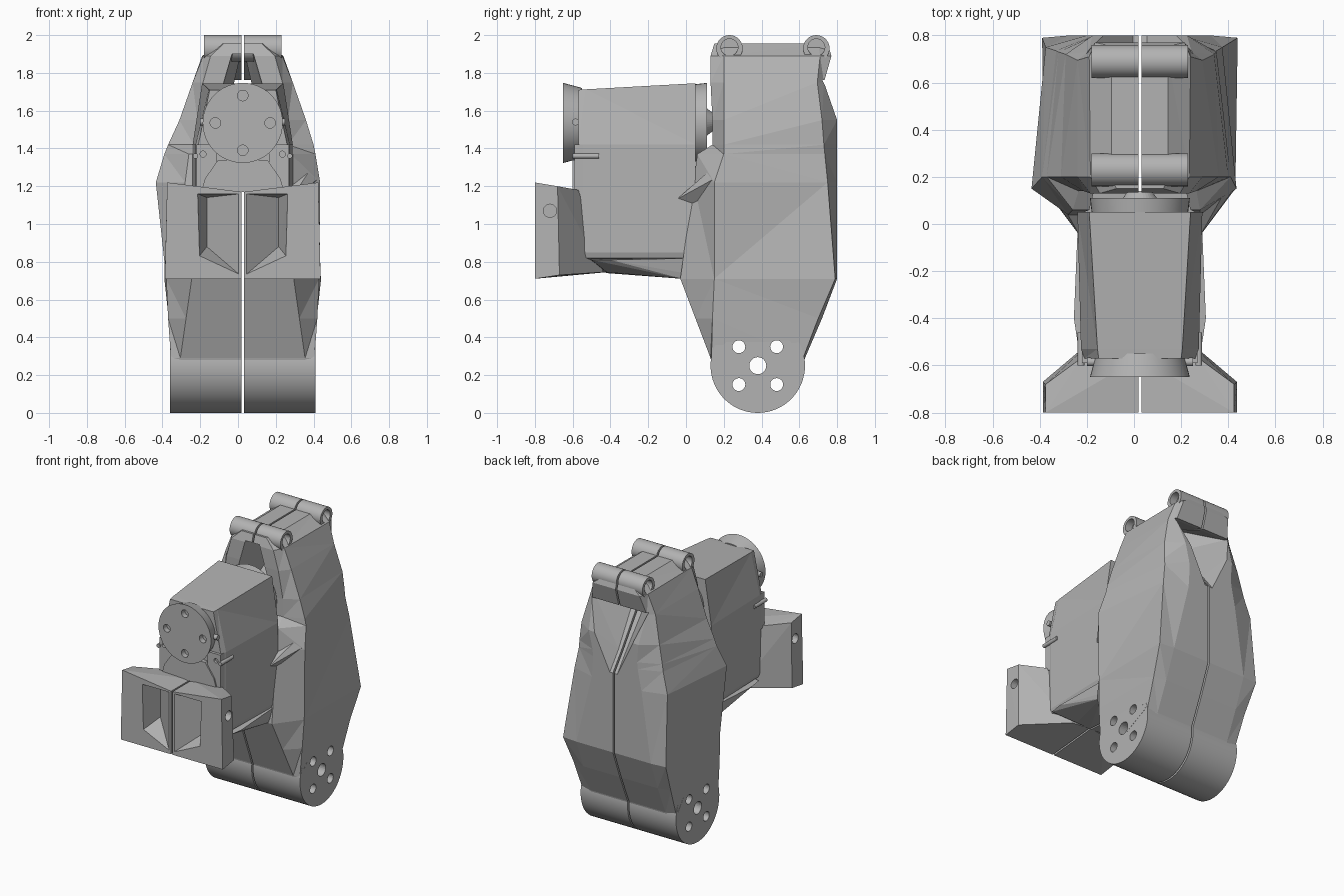
import bpy, bmesh, math
from mathutils import Vector, Matrix

cube = bpy.data.objects.get("Cube")
if cube:
    bpy.data.objects.remove(cube)

C = 0.025      # x of the split plane between the two shells
GAP = 0.006    # half width of the split

grey = bpy.data.materials.new("plain_grey")
grey.use_nodes = True
grey.diffuse_color = (0.45, 0.45, 0.45, 1)
grey.node_tree.nodes["Principled BSDF"].inputs["Base Color"].default_value = grey.diffuse_color


def finish(name, bm):
    bmesh.ops.recalc_face_normals(bm, faces=bm.faces)
    mesh = bpy.data.meshes.new(name)
    bm.to_mesh(mesh)
    bm.free()
    mesh.materials.append(grey)
    ob = bpy.data.objects.new(name, mesh)
    bpy.context.collection.objects.link(ob)
    return ob


def loft(name, rings):
    """Skin a row of equal-length point rings and cap both ends."""
    bm = bmesh.new()
    rows = [[bm.verts.new(p) for p in ring] for ring in rings]
    n = len(rows[0])
    for a, b in zip(rows, rows[1:]):
        for i in range(n):
            j = (i + 1) % n
            bm.faces.new((a[i], a[j], b[j], b[i]))
    bm.faces.new(rows[0])
    bm.faces.new(rows[-1])
    bmesh.ops.triangulate(bm, faces=bm.faces)
    return finish(name, bm)


def hull(name, points):
    bm = bmesh.new()
    for p in points:
        bm.verts.new(p)
    bmesh.ops.convex_hull(bm, input=bm.verts)
    return finish(name, bm)


def rod(name, axis, start, end, r1, r2=None, sides=32):
    """Cylinder or cone between two points along a named axis."""
    start, end = Vector(start), Vector(end)
    bm = bmesh.new()
    turn = {"X": Matrix.Rotation(math.pi / 2, 4, "Y"),
            "Y": Matrix.Rotation(-math.pi / 2, 4, "X")}[axis]
    bmesh.ops.create_cone(bm, cap_ends=True, segments=sides, radius1=r1,
                          radius2=r1 if r2 is None else r2, depth=(end - start).length,
                          matrix=Matrix.Translation((start + end) / 2) @ turn)
    return finish(name, bm)


def box(name, lo, hi):
    return hull(name, [(x, y, z) for x in (lo[0], hi[0])
                       for y in (lo[1], hi[1]) for z in (lo[2], hi[2])])


def cut(ob, cutters):
    for c in cutters:
        m = ob.modifiers.new("cut", "BOOLEAN")
        m.operation, m.solver, m.object = "DIFFERENCE", "EXACT", c
        bpy.context.view_layer.objects.active = ob
        bpy.ops.object.modifier_apply(modifier=m.name)
        bpy.data.objects.remove(c)


def smooth(ob):
    bpy.ops.object.select_all(action="DESELECT")
    ob.select_set(True)
    bpy.context.view_layer.objects.active = ob
    bpy.ops.object.shade_smooth_by_angle(angle=math.radians(30))


def split(top=3):
    return box("split_cutter", (C - GAP, -2, -1), (C + GAP, 2, top))


def axle_holes():
    spots = [(0.38, 0.25, 0.045)] + [(0.38 + a, 0.25 + b, 0.034)
                                     for a in (-0.1, 0.1) for b in (-0.1, 0.1)]
    return [rod("hole_cutter", "X", (-1, y, z), (1, y, z), r, sides=24) for y, z, r in spots]


# Shell body: height, side shift, then half sections
# (back inner, back side, front side, front inner)
levels = [
    (0.20, 0, (0.30, 0.61), (0.36, 0.60), (0.36, 0.16), (0.30, 0.15)),
    (0.29, 0, (0.30, 0.63), (0.38, 0.62), (0.38, 0.135), (0.33, 0.13)),
    (0.50, 0, (0.30, 0.72), (0.392, 0.70), (0.395, 0.14), (0.30, 0.05)),
    (0.71, 0, (0.30, 0.80), (0.415, 0.79), (0.405, 0.15), (0.27, -0.03)),
    (1.22, -0.025, (0.20, 0.80), (0.375, 0.75), (0.435, 0.15), (0.28, 0.04)),
    (1.37, -0.015, (0.18, 0.80), (0.34, 0.735), (0.40, 0.20), (0.27, 0.06)),
    (1.42, -0.01, (0.18, 0.80), (0.335, 0.73), (0.385, 0.20), (0.25, 0.14)),
    (1.55, 0, (0.20, 0.80), (0.315, 0.72), (0.335, 0.20), (0.24, 0.14)),
    (1.75, 0, (0.22, 0.73), (0.265, 0.695), (0.265, 0.20), (0.21, 0.13)),
    (1.89, 0, (0.19, 0.77), (0.215, 0.71), (0.21, 0.20), (0.17, 0.13)),
    (1.955, 0, (0.10, 0.75), (0.12, 0.70), (0.12, 0.20), (0.10, 0.15)),
]
rings = []
for z, shift, *half in levels:
    ring = [(C + shift + x, y, z) for x, y in half]
    rings.append(ring + [(C + shift - x, y, z) for x, y in reversed(half)])
body = loft("shell_body", rings)


# Tunnel through the upper shell, narrow at its waist
def opening(y, low, zlow, high, zhigh):
    return [(C - low, y, zlow), (C + low, y, zlow), (C + high, y, zhigh), (C - high, y, zhigh)]


tunnel = loft("tunnel_cutter", [
    opening(0.00, 0.25, 1.26, 0.07, 1.90),
    opening(0.20, 0.23, 1.28, 0.05, 1.90),
    opening(0.48, 0.05, 1.73, 0.02, 1.86),
    opening(0.70, 0.03, 1.42, 0.22, 1.77),
    opening(0.90, 0.03, 1.16, 0.30, 1.72)])
cut(body, [tunnel, split()] + axle_holes())

# Lower barrel with flat drilled ends
barrel = rod("lower_barrel", "X", (C - 0.385, 0.38, 0.25), (C + 0.385, 0.38, 0.25), 0.25, sides=64)
cut(barrel, [split()] + axle_holes())
smooth(barrel)
for s in (-1, 1):
    # Flat cheek above each barrel end
    x0, x1 = C + s * 0.34, C + s * 0.386
    cheek = hull("barrel_cheek", [(x, y, z) for x in (x0, x1) for y, z in
                 ((0.17, 0.33), (0.29, 0.455), (0.36, 0.46), (0.52, 0.42), (0.61, 0.3), (0.4, 0.2))])
    cut(cheek, axle_holes())

# Hinge barrels on the roof
for y in (0.23, 0.69):
    hinge = rod("hinge_barrel", "X", (C - 0.205, y, 1.93), (C + 0.205, y, 1.93), 0.07)
    bores = [rod("bore_cutter", "X", (C + s * 0.15, y, 1.935), (C + s * 0.4, y, 1.935), 0.045)
             for s in (-1, 1)]
    cut(hinge, [split()] + bores)
    smooth(hinge)


# Motor housing: tapered top, straight sides, rounded lower edge, split below
def housing_ring(y, top, zt, side):
    half = [(top, zt), (side, 1.42), (side, 0.85), (side - 0.01, 0.82), (side - 0.04, 0.81)]
    ring = [(C + x, y, z) for x, z in half]
    return ring + [(C - x, y, z) for x, z in reversed(half)]


housing = loft("motor_housing", [housing_ring(-0.57, 0.175, 1.71, 0.235),
                                 housing_ring(-0.53, 0.18, 1.713, 0.25),
                                 housing_ring(0.05, 0.215, 1.745, 0.265)])
cut(housing, [split(1.17)])

# Motor end discs
front_disc = rod("motor_front_disc", "Y", (C, -0.65, 1.535), (C, -0.55, 1.535), 0.212, 0.185, 48)
cut(front_disc, [rod("bolt_cutter", "Y", (C + 0.145 * math.cos(a), -0.7, 1.535 + 0.145 * math.sin(a)),
                     (C + 0.145 * math.cos(a), -0.61, 1.535 + 0.145 * math.sin(a)), 0.028, sides=20)
                 for a in (0, math.pi / 2, math.pi, math.pi * 1.5)])
smooth(front_disc)
smooth(rod("motor_back_disc", "Y", (C, 0.01, 1.535), (C, 0.11, 1.535), 0.20, 0.212, 48))
rod("motor_back_hub", "Y", (C, 0.1, 1.54), (C, 0.14, 1.54), 0.08, 0.05)

# Front bridge plate between the ears
hull("front_bridge", [(C + s * x, y, z) for s in (-1, 1) for y in (-0.6, -0.55)
                      for x, z in ((0.22, 1.17), (0.20, 1.24), (0.13, 1.34))])

# Parts mirrored about the split
for s in (-1, 1):
    side = "left" if s > 0 else "right"

    def m(points):
        return [(C + s * x, y, z) for x, y, z in points]

    # Mounting ear with its pin
    ear = box(side + "_ear", *m([(0.14, -0.59, 1.16), (0.245, -0.54, 1.42)]))
    px = C + s * 0.21
    cut(ear, [rod("ear_cutter", "Y", (px, -0.7, 1.37), (px, -0.57, 1.37), 0.016, sides=16)])
    smooth(rod(side + "_pin", "Y", (px + s * 0.04, -0.6, 1.36), (px + s * 0.04, -0.46, 1.36), 0.014, sides=16))
    smooth(rod(side + "_stud", "X", (C + s * 0.15, -0.585, 1.54), (C + s * 0.225, -0.585, 1.54), 0.018, sides=16))

    # Front bumper with a folded recess
    bumper = hull(side + "_bumper", m([
        (GAP, -0.8, 1.17), (0.40, -0.8, 1.22), (0.412, -0.8, 0.71), (GAP, -0.8, 0.71),
        (0.40, -0.68, 1.20), (0.412, -0.67, 0.73), (0.25, -0.57, 1.18), (0.25, -0.55, 0.83),
        (GAP, -0.57, 1.17), (GAP, -0.42, 0.745), (0.14, -0.44, 0.745)]))
    recess = hull("recess_cutter", m([
        (0.015, -0.805, 1.16), (0.24, -0.805, 1.16), (0.23, -0.805, 0.83), (0.015, -0.805, 0.73),
        (0.19, -0.66, 1.14), (0.19, -0.66, 0.88)]))
    cut(bumper, [recess, rod("side_cutter", "X", (C + s * 0.3, -0.72, 1.07),
                             (C + s * 0.6, -0.72, 1.07), 0.035, sides=20)])

    # Keel-shaped floor pan joining bumper and shell
    hull(side + "_floor_pan", m([
        (GAP, -0.54, 0.83), (0.265, -0.50, 0.81), (0.28, -0.40, 0.81), (GAP, -0.42, 0.74),
        (0.12, -0.42, 0.745), (GAP, -0.02, 0.71), (0.24, -0.02, 0.71), (0.26, 0.08, 0.82),
        (GAP, 0.08, 0.83), (0.24, 0.1, 0.72), (GAP, 0.1, 0.71)]))
    # Thin web between housing and shell
    hull(side + "_web", m([(0.255, -0.05, 1.13), (0.262, 0.05, 1.21), (0.262, 0.05, 1.10),
                           (0.39, 0.19, 1.34), (0.40, 0.15, 1.24)]))
